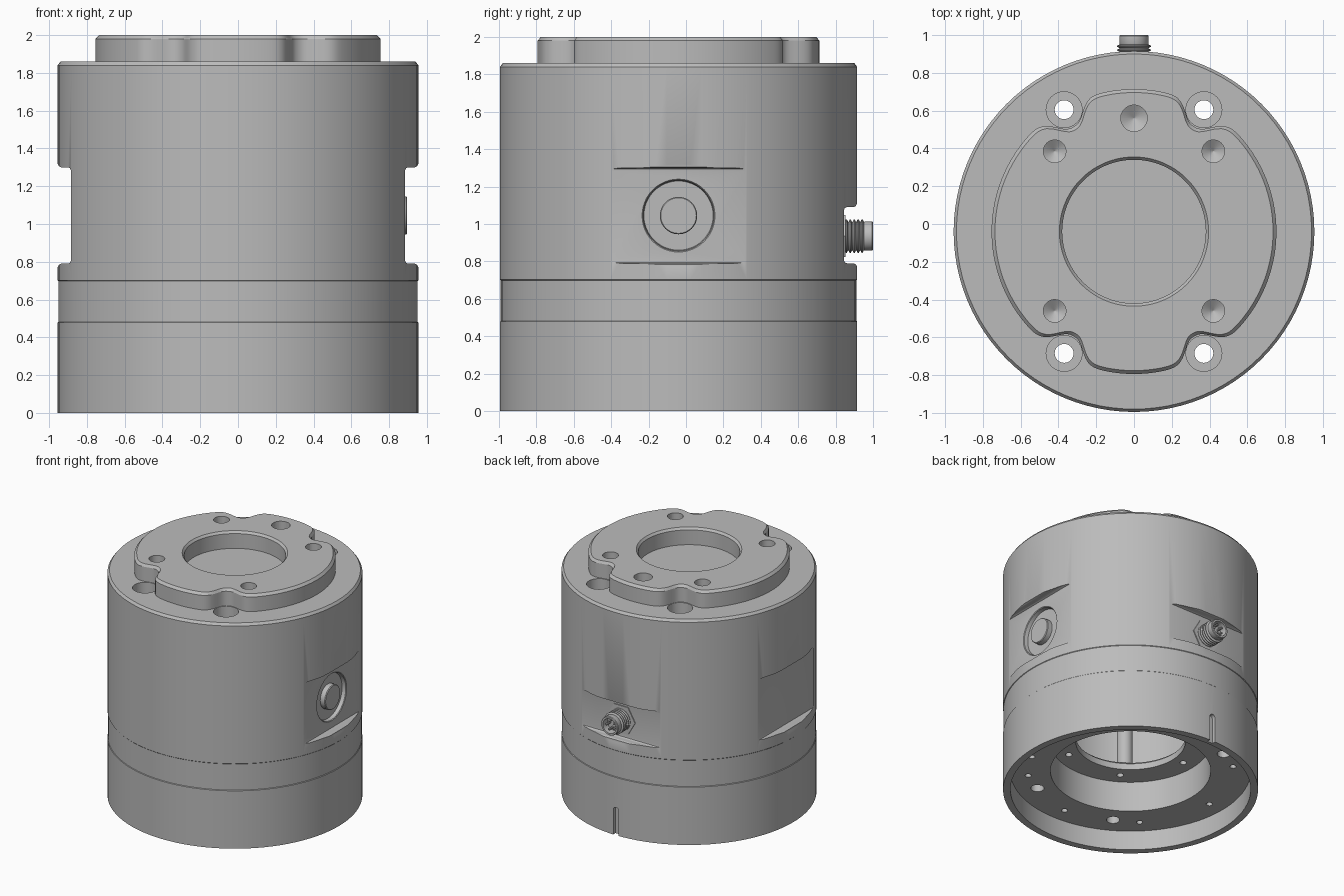
import bpy, bmesh
from math import sin, cos, pi, radians, exp
from mathutils import Matrix, Vector

if "Cube" in bpy.data.objects:
    bpy.data.objects.remove(bpy.data.objects["Cube"])

CY = -0.04  # axis of the housing in y
AXIS = Matrix.Translation((0, CY, 0))
TO_X = Matrix.Rotation(pi / 2, 4, 'Y')    # local z -> +x
TO_Y = Matrix.Rotation(-pi / 2, 4, 'X')   # local z -> +y

grey = bpy.data.materials.new("machined_grey")
grey.use_nodes = True
grey.diffuse_color = (0.5, 0.5, 0.5, 1)
grey.node_tree.nodes["Principled BSDF"].inputs["Base Color"].default_value = (0.5, 0.5, 0.5, 1)


def skin(bm, rings, closed=False):
    """Quads between successive rings; end caps unless the rings close on themselves."""
    loops = [[bm.verts.new(p) for p in ring] for ring in rings]
    n = len(loops[0])
    pairs = list(zip(loops, loops[1:])) + ([(loops[-1], loops[0])] if closed else [])
    for a, b in pairs:
        for i in range(n):
            j = (i + 1) % n
            bm.faces.new((a[i], a[j], b[j], b[i]))
    if not closed:
        bm.faces.new(loops[0][::-1])
        bm.faces.new(loops[-1])


def lathe(bm, profile, place, seg=32, closed=False):
    rings = [[place @ Vector((r * cos(2 * pi * i / seg), r * sin(2 * pi * i / seg), z))
              for i in range(seg)] for r, z in profile]
    skin(bm, rings, closed)


def finish(name, bm, helper=False):
    bmesh.ops.recalc_face_normals(bm, faces=bm.faces)
    me = bpy.data.meshes.new(name)
    bm.to_mesh(me)
    bm.free()
    ob = bpy.data.objects.new(name, me)
    bpy.context.collection.objects.link(ob)
    me.materials.append(grey)
    ob.hide_render = helper
    return ob


def activate(ob):
    bpy.ops.object.select_all(action='DESELECT')
    ob.select_set(True)
    bpy.context.view_layer.objects.active = ob


def cut(ob, cutter):
    mod = ob.modifiers.new("cut", 'BOOLEAN')
    mod.operation, mod.solver, mod.object = 'DIFFERENCE', 'EXACT', cutter
    activate(ob)
    bpy.ops.object.modifier_apply(modifier=mod.name)


def smooth(ob):
    activate(ob)
    bpy.ops.object.shade_smooth_by_angle(angle=radians(30))


def at(x, y, z=0):
    return Matrix.Translation((x, y, z))


# Housing: turned shell with stepped underside and hollow chamber
bm = bmesh.new()
lathe(bm, [(0.001, 1.7), (0.62, 1.7), (0.62, 0.48), (0.43, 0.48), (0.41, 0.46), (0.41, 0.41),
           (0.6, 0.41), (0.6, 0.16), (0.9, 0.16), (0.9, 0), (0.955, 0), (0.955, 0.478),
           (0.951, 0.482), (0.951, 0.698), (0.955, 0.702), (0.955, 1.84), (0.94, 1.86),
           (0.001, 1.86)], AXIS, 96)
housing = finish("housing", bm)

# Flange: round plate with four rounded notches and a central bore
BOLTS = [(sx * 0.37, CY + sy * 0.645) for sx in (1, -1) for sy in (1, -1)]
BOLT_ANGLES = (60, 120, 240, 300)


def outline(deg):
    d = min(abs(deg - a) for a in BOLT_ANGLES)
    return 0.754 - 0.114 * exp(-(d / 8.5) ** 2.6)


N = 240


def flange_ring(z, radius=None, inset=0):
    pts = []
    for i in range(N):
        t = 360 * i / N
        r = radius or outline(t) - inset
        pts.append((r * cos(radians(t)), CY + r * sin(radians(t)), z))
    return pts


bm = bmesh.new()
skin(bm, [flange_ring(1.859), flange_ring(1.98), flange_ring(2, inset=0.018),
          flange_ring(2, 0.395), flange_ring(1.982, 0.38), flange_ring(1.859, 0.38)], closed=True)
flange = finish("flange", bm)

# Blind tapped holes in the flange
bm = bmesh.new()
for x, y, r in [(0, 0.56, 0.07)] + [(s * 0.42, y, 0.06) for s in (1, -1) for y in (0.385, -0.46)]:
    lathe(bm, [(0.002, 1.77), (r, 1.81), (r, 2.1)], at(x, y), 24)
blind_holes = finish("blind_hole_cutter", bm, True)

# Counterbored through holes and small holes in the underside
bm = bmesh.new()
for x, y in BOLTS:
    lathe(bm, [(0.05, -0.1), (0.05, 1.74), (0.095, 1.74), (0.095, 1.95)], at(x, y), 32)
for deg in [45 * k for k in range(8)] + [336]:
    t = radians(deg)
    lathe(bm, [(0.024, 0.1), (0.024, 0.3)], at(0.77 * cos(t), CY + 0.77 * sin(t)), 16)
for deg in (-62, 58, 178, 239):
    t = radians(deg)
    lathe(bm, [(0.026, 0.35), (0.026, 0.45)], at(0.5 * cos(t), CY + 0.5 * sin(t)), 16)
drills = finish("drill_cutter", bm, True)


# Milled flats on both sides and the back
def flat_cutter(bm, angle, z0, z1):
    low = [(1.1, z0 - 0.02), (0.955, z0 - 0.02), (0.948, z0 - 0.006), (0.935, z0),
           (0.9, z0), (0.889, z0 + 0.005), (0.885, z0 + 0.016)]
    prof = low + [(x, z0 + z1 - z) for x, z in reversed(low)]
    place = AXIS @ Matrix.Rotation(angle, 4, 'Z')
    skin(bm, [[place @ Vector((x, y, z)) for x, z in prof] for y in (-0.42, 0.42)])


bm = bmesh.new()
flat_cutter(bm, 0, 0.79, 1.3)
flat_cutter(bm, pi, 0.79, 1.3)
flat_cutter(bm, pi / 2, 0.79, 1.09)
# Alignment slot at the back of the lower rim
slot = [(-0.025, -0.1), (0.025, -0.1)] + [(0.025 * cos(a * pi / 8), 0.205 + 0.025 * sin(a * pi / 8))
                                          for a in range(9)]
skin(bm, [[(x, y, z) for x, z in slot] for y in (0.885, 1)])
flats = finish("flat_cutter", bm, True)

# Round pocket in the left flat
BUTTON = at(0, CY, 1.045) @ TO_X
bm = bmesh.new()
lathe(bm, [(0.185, 0.85), (0.19, 0.88), (0.2, 0.89)], BUTTON, 48)
pocket = finish("pocket_cutter", bm, True)

for cutter in (drills, flats, pocket, blind_holes):
    cut(housing, cutter)
cut(flange, blind_holes)
for cutter in (drills, flats, pocket, blind_holes):
    bpy.data.objects.remove(cutter)

# Round button in the pocket
bm = bmesh.new()
lathe(bm, [(0.1, 0.84), (0.1, 0.89), (0.095, 0.896)], BUTTON, 48)
button = finish("button", bm)

# Connector: hex nut, ribbed thread, hollow tip and pins
PLUG = at(0, 0, 0.935) @ TO_Y
bm = bmesh.new()
lathe(bm, [(0.13, 0.83), (0.13, 0.852)], PLUG, 6)
hex_nut = finish("connector_nut", bm)

bm = bmesh.new()
thread = [(0.075, 0.83)]
for k in range(5):
    y = 0.848 + 0.021 * k
    thread += [(0.076, y), (0.09, y + 0.007), (0.09, y + 0.012), (0.076, y + 0.019)]
lathe(bm, thread + [(0.078, 0.955), (0.078, 0.995), (0.074, 1), (0.06, 1), (0.06, 0.94), (0.001, 0.94)],
      PLUG, 32)
connector = finish("connector_thread", bm)

bm = bmesh.new()
for k in range(5):
    t = 2 * pi * k / 5
    lathe(bm, [(0.009, 0.93), (0.009, 0.985), (0.004, 0.99)],
          PLUG @ at(0.036 * cos(t), 0.036 * sin(t)), 10)
pins = finish("connector_pins", bm)

# Posts inside the chamber
bm = bmesh.new()
for deg in (115, 235, 355):
    t = radians(deg)
    lathe(bm, [(0.06, 0.47), (0.06, 1.71)], at(0.5 * cos(t), CY + 0.5 * sin(t)), 24)
posts = finish("inner_posts", bm)

for ob in (housing, flange, button, connector, pins, posts):
    smooth(ob)
